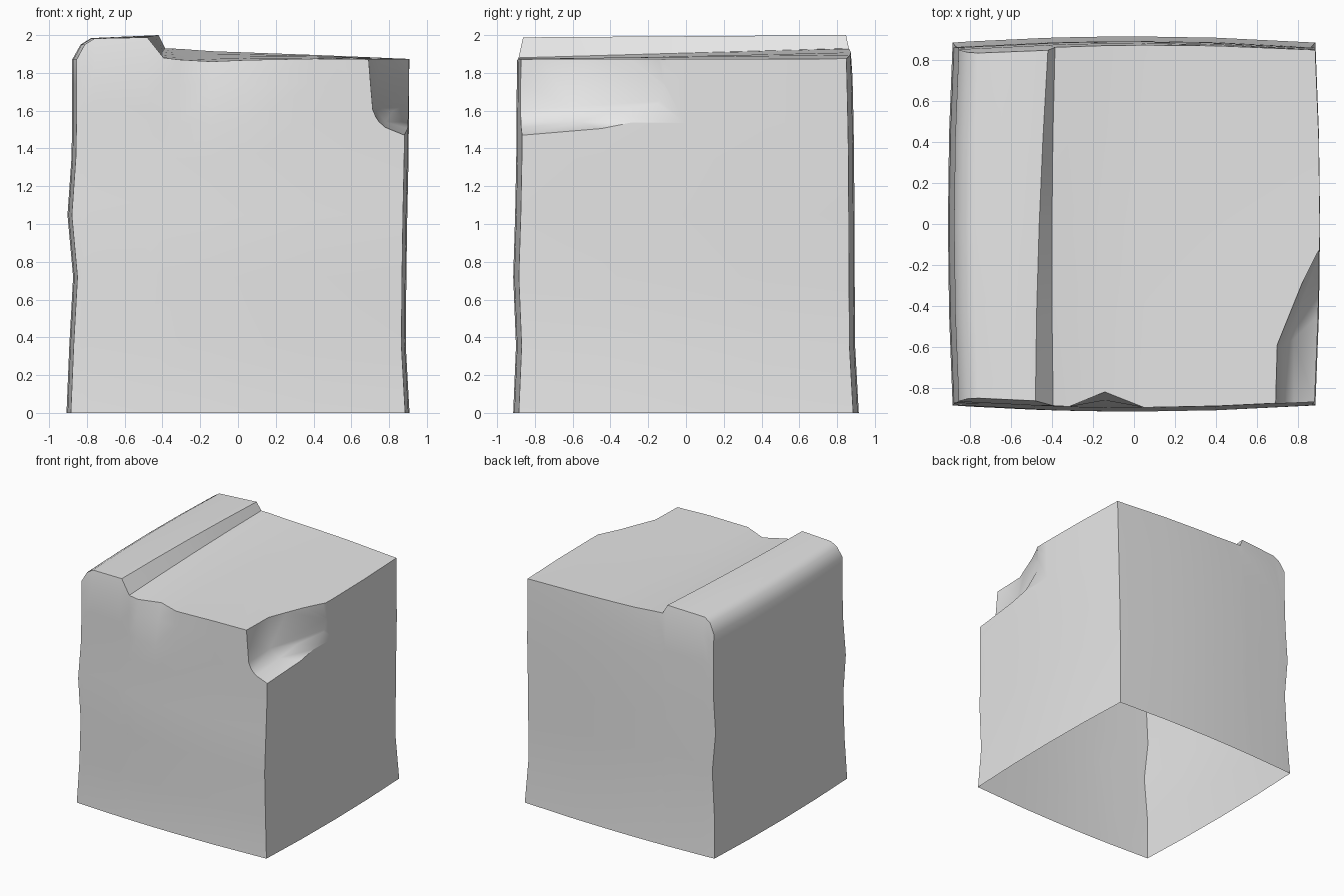
import bpy, bmesh
from math import radians

default = bpy.data.objects.get("Cube")
if default:
    bpy.data.objects.remove(default, do_unlink=True)

stone = bpy.data.materials.new("pale grey stone")
stone.use_nodes = True
GREY = (0.8, 0.8, 0.8, 1)
stone.diffuse_color = GREY
stone.node_tree.nodes["Principled BSDF"].inputs["Base Color"].default_value = GREY


def lerp(a, b, t):
    return a + (b - a) * t


def along(table, z):
    """Piecewise linear lookup of a wall offset by height."""
    for (z0, v0), (z1, v1) in zip(table, table[1:]):
        if z <= z1:
            return lerp(v0, v1, (z - z0) / (z1 - z0))
    return table[-1][1]


def make_object(name, bm):
    bmesh.ops.recalc_face_normals(bm, faces=bm.faces)
    mesh = bpy.data.meshes.new(name)
    bm.to_mesh(mesh)
    bm.free()
    mesh.materials.append(stone)
    obj = bpy.data.objects.new(name, mesh)
    bpy.context.collection.objects.link(obj)
    return obj


# Uneven wall profiles: (height, offset) at the corners
LEFT_EDGE = [(0, -.885), (.36, -.87), (.72, -.85), (1.05, -.88), (1.4, -.855), (2, -.855)]
RIGHT_EDGE = [(0, .885), (.36, .865), (.9, .87), (1.35, .88), (2, .885)]
FRONT_EDGE = [(0, -.885), (.36, -.87), (.72, -.885), (1.2, -.87), (1.87, -.865), (2, -.84)]
BACK_EDGE = [(0, .885), (.36, .865), (1.4, .86), (1.87, .85), (2, .825)]

# Top profile across the width: front x, front z, back x, back z (x as a fraction)
TOP = [(-1, 1.87, -1, 1.87), (-.95, 1.95, -.95, 1.95), (-.89, 1.982, -.89, 1.985),
       (-.57, 1.988, -.5, 2), (-.47, 1.88, -.46, 1.93), (-.38, 1.87, -.37, 1.927),
       (-.18, 1.86, -.18, 1.915), (.04, 1.868, .04, 1.908), (.45, 1.875, .45, 1.895),
       (1, 1.87, 1, 1.875)]
ROWS = [-1, -.5, 0, .5, 1]
LEVELS = [0, .19, .385, .56, .72, .82, .93, 1]
CHIP_COLUMN = 6
CHIP_DEPTH = {6: .035, 7: .075}
BULGE = .023


def block_point(i, j, k):
    xf, zf, xb, zb = TOP[i]
    b, h = ROWS[j], LEVELS[k]
    t = (b + 1) / 2
    a = lerp(xf, xb, t)
    z = lerp(zf, zb, t) * h
    swell_x, swell_y = BULGE * (1 - b * b), BULGE * 1.3 * (1 - a * a)
    x = lerp(along(LEFT_EDGE, z) - swell_x, along(RIGHT_EDGE, z) + swell_x, (a + 1) / 2)
    y = lerp(along(FRONT_EDGE, z) - swell_y, along(BACK_EDGE, z) + swell_y, t)
    # small chip in the front top edge
    if i == CHIP_COLUMN and j == 0:
        y += CHIP_DEPTH.get(k, 0)
    return x, y, z


# Stone block: a lattice shell of six uneven sides
bm = bmesh.new()
verts = {}


def vert(*key):
    if key not in verts:
        verts[key] = bm.verts.new(block_point(*key))
    return verts[key]


def side(nu, nv, key):
    for u in range(nu):
        for v in range(nv):
            corners = ((u, v), (u + 1, v), (u + 1, v + 1), (u, v + 1))
            bm.faces.new([vert(*key(*c)) for c in corners])


I, J, K = len(TOP) - 1, len(ROWS) - 1, len(LEVELS) - 1
for j in (0, J):
    side(I, K, lambda u, v: (u, j, v))
for i in (0, I):
    side(J, K, lambda u, v: (i, u, v))
for k in (0, K):
    side(I, J, lambda u, v: (u, v, k))
block = make_object("stone_block", bm)

# Broken corner: a rounded convex cutter at the front top corner
CORNER = [(.95, -.09, 2.1), (.83, -.28, 2.1), (.78, -.41, 2.1), (.68, -.58, 2.1),
          (.67, -1, 2.1), (.95, -1, 2.1), (.71, -1, 1.6), (.735, -1, 1.54),
          (.78, -1, 1.5), (.95, -1, 1.43), (.72, -.6, 1.62), (.78, -.56, 1.54),
          (.82, -.38, 1.6), (.95, -.4, 1.49), (.95, -.16, 1.54), (.95, -.02, 1.66)]
bm = bmesh.new()
for p in CORNER:
    bm.verts.new(p)
hull = bmesh.ops.convex_hull(bm, input=bm.verts)
loose = [v for v in bm.verts if not v.link_faces]
bmesh.ops.delete(bm, geom=loose, context='VERTS')
cutter = make_object("corner_cutter", bm)
cutter.hide_render = True

cut = block.modifiers.new("broken corner", 'BOOLEAN')
cut.operation = 'DIFFERENCE'
cut.solver = 'EXACT'
cut.object = cutter
bpy.ops.object.select_all(action='DESELECT')
block.select_set(True)
bpy.context.view_layer.objects.active = block
bpy.ops.object.modifier_apply(modifier=cut.name)
bpy.data.objects.remove(cutter, do_unlink=True)

# Open underside
bm = bmesh.new()
bm.from_mesh(block.data)
under = [f for f in bm.faces if all(v.co.z < .001 for v in f.verts)]
bmesh.ops.delete(bm, geom=under, context='FACES')
bm.to_mesh(block.data)
bm.free()

bpy.ops.object.shade_smooth_by_angle(angle=radians(38))
